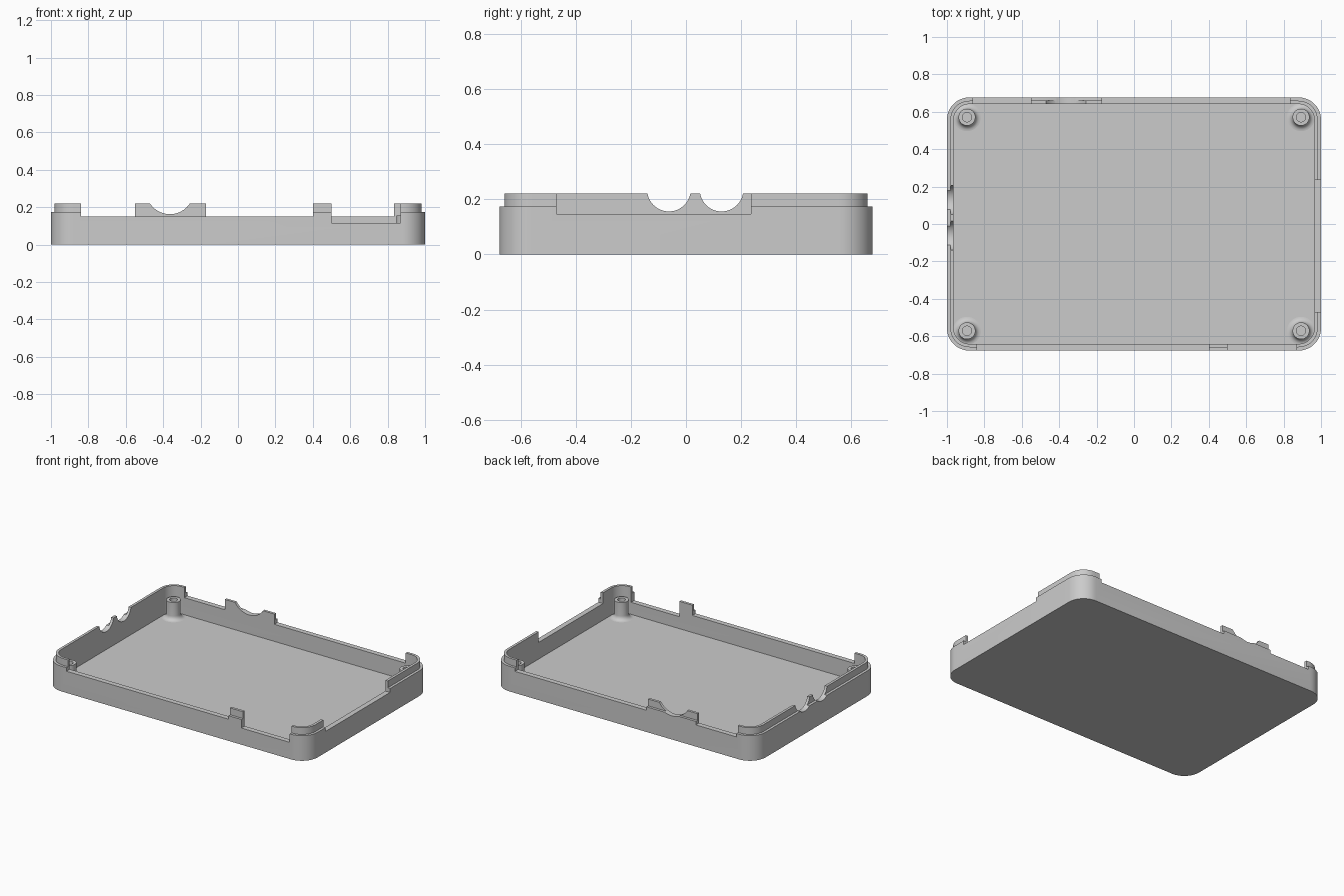
import bpy, bmesh, math

cube = bpy.data.objects.get("Cube")
if cube:
    bpy.data.objects.remove(cube, do_unlink=True)

grey = bpy.data.materials.new("plain_grey")
grey.use_nodes = True
GREY = (0.6, 0.6, 0.6, 1)
grey.diffuse_color = GREY
grey.node_tree.nodes["Principled BSDF"].inputs["Base Color"].default_value = GREY

HALF_X, HALF_Y, CORNER = 1.0, 0.677, 0.12
LIP, WALL = 0.018, 0.036
FLOOR, SHOULDER, TOP, CUT = 0.032, 0.174, 0.221, 0.15


def make_object(name, bm):
    bmesh.ops.recalc_face_normals(bm, faces=bm.faces[:])
    mesh = bpy.data.meshes.new(name)
    bm.to_mesh(mesh)
    bm.free()
    mesh.materials.append(grey)
    obj = bpy.data.objects.new(name, mesh)
    bpy.context.collection.objects.link(obj)
    return obj


def activate(obj):
    bpy.ops.object.select_all(action='DESELECT')
    obj.select_set(True)
    bpy.context.view_layer.objects.active = obj


def loft(name, rings):
    """Join closed rings of points in order and cap both ends."""
    bm = bmesh.new()
    loops = [[bm.verts.new(p) for p in ring] for ring in rings]
    n = len(loops[0])
    for a, b in zip(loops, loops[1:]):
        for i in range(n):
            j = (i + 1) % n
            bm.faces.new((a[i], a[j], b[j], b[i]))
    bm.faces.new(loops[0])
    bm.faces.new(loops[-1])
    return make_object(name, bm)


def rounded_rectangle(inset, z, steps=12):
    r = CORNER - inset
    points = []
    for quarter, (sx, sy) in enumerate(((1, 1), (-1, 1), (-1, -1), (1, -1))):
        for i in range(steps + 1):
            a = (quarter + i / steps) * math.pi / 2
            points.append((sx * (HALF_X - CORNER) + r * math.cos(a),
                           sy * (HALF_Y - CORNER) + r * math.sin(a), z))
    return points


def circle(r, z, steps=40):
    return [(r * math.cos(i * math.tau / steps),
             r * math.sin(i * math.tau / steps), z) for i in range(steps)]


def box_cutter(x0, x1, y0, y1, z0):
    corners = ((x0, y0), (x1, y0), (x1, y1), (x0, y1))
    return loft("cutter", [[(x, y, z) for x, y in corners] for z in (z0, 0.35)])


def round_cutter(x, y, z, r, along_x):
    obj = loft("cutter", [circle(r, -0.06, 64), circle(r, 0.06, 64)])
    obj.location = (x, y, z)
    if along_x:
        obj.rotation_euler.y = math.pi / 2
    else:
        obj.rotation_euler.x = math.pi / 2
    return obj


# Tray with a stepped lip around the rim
tray = loft("tray", [rounded_rectangle(inset, z) for inset, z in (
    (0, 0), (0, SHOULDER), (LIP, SHOULDER), (LIP, TOP), (WALL, TOP), (WALL, FLOOR))])

# Openings in the rim: front, back and left walls
cutters = [box_cutter(x0, x1, -0.75, -0.6, z) for x0, x1, z in (
    (-0.84, 0.40, CUT), (0.50, 0.87, 0.115))]
cutters += [box_cutter(x0, x1, 0.6, 0.75, CUT) for x0, x1 in (
    (-0.86, -0.55), (-0.17, 0.835))]
cutters.append(box_cutter(0.93, 1.05, -0.47, 0.235, CUT - 0.003))

# Round cable notches: one in the back wall, two in the right wall
cutters.append(round_cutter(-0.364, HALF_Y, 0.291, 0.128, False))
for y in (-0.062, 0.129):
    cutters.append(round_cutter(-HALF_X, y, 0.235, 0.079, True))

for cutter in cutters:
    cutter.hide_render = True
    activate(tray)
    mod = tray.modifiers.new("opening", 'BOOLEAN')
    mod.operation = 'DIFFERENCE'
    mod.solver = 'EXACT'
    mod.object = cutter
    bpy.ops.object.modifier_apply(modifier=mod.name)
    bpy.data.objects.remove(cutter, do_unlink=True)

# Screw posts with a flared foot and a blind hole
FOOT, POST, HOLE, FLARE = 0.075, 0.045, 0.025, 0.03
profile = [(FOOT, FLOOR - 0.01)]
for i in range(7):
    a = i / 6 * math.pi / 2
    profile.append((FOOT - FLARE * math.sin(a),
                    FLOOR + FLARE * (1 - math.cos(a))))
profile += [(POST, 0.155), (HOLE, 0.155), (HOLE, FLOOR + 0.01)]

parts = [tray]
for side, sx in (("left", 1), ("right", -1)):
    for end, sy in (("front", -1), ("back", 1)):
        post = loft(f"{end}_{side}_screw_post", [circle(r, z) for r, z in profile])
        post.location = (sx * 0.893, sy * 0.571, 0)
        parts.append(post)

for part in parts:
    activate(part)
    bpy.ops.object.shade_smooth_by_angle(angle=math.radians(30))
